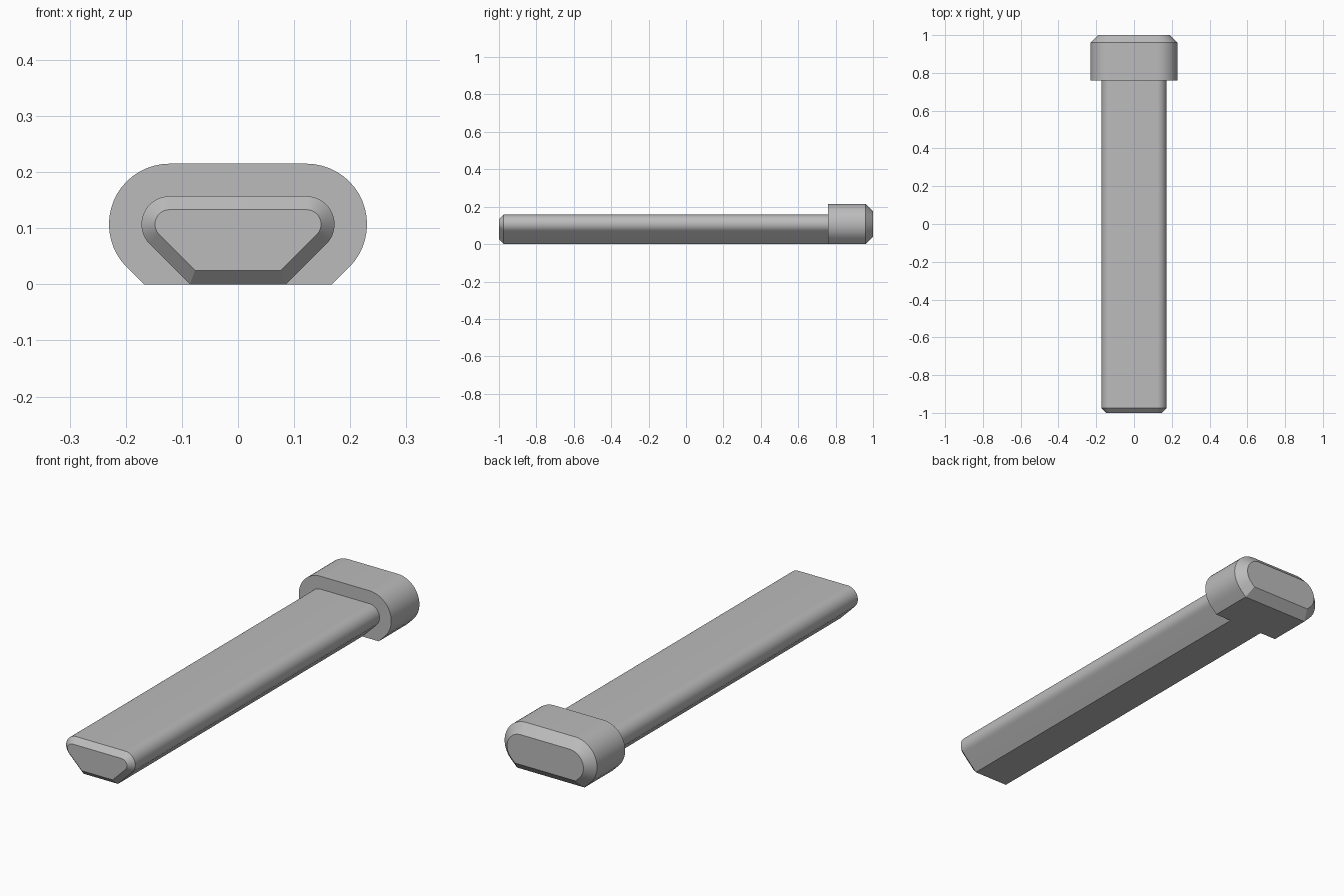
import bpy
import math

default_cube = bpy.data.objects.get("Cube")
if default_cube:
    bpy.data.objects.remove(default_cube, do_unlink=True)

# Shared centre of the rounded sides, used by both parts
SIDE_X, SIDE_Z = 0.122, 0.107
ARC_STEPS = 18

grey = bpy.data.materials.new("plain grey")
grey.use_nodes = True
grey.diffuse_color = (0.5, 0.5, 0.5, 1)
grey.node_tree.nodes["Principled BSDF"].inputs["Base Color"].default_value = grey.diffuse_color


def section(radius, base_z):
    """Flat top, rounded sides, 45 degree lower flanks and flat base."""
    half = [(base_z + SIDE_X - SIDE_Z + radius * math.sqrt(2), base_z)]
    for i in range(ARC_STEPS + 1):
        a = math.radians(-45 + 135 * i / ARC_STEPS)
        half.append((SIDE_X + radius * math.cos(a), SIDE_Z + radius * math.sin(a)))
    return half + [(-x, z) for x, z in reversed(half)]


def loft(name, stations):
    """Skin sections given as (y, radius, base height) and cap both ends."""
    rings = [[(x, y, z) for x, z in section(r, base)] for y, r, base in stations]
    n = len(rings[0])
    verts = [v for ring in rings for v in ring]
    faces = [(k * n + i, k * n + (i + 1) % n, (k + 1) * n + (i + 1) % n, (k + 1) * n + i)
             for k in range(len(rings) - 1) for i in range(n)]
    faces = [tuple(reversed(f)) for f in faces]
    faces.append(tuple(range(n)))
    faces.append(tuple(reversed(range(len(verts) - n, len(verts)))))
    # The section runs anticlockwise from the front, so the front cap faces -y
    mesh = bpy.data.meshes.new(name)
    mesh.from_pydata(verts, [], faces)
    mesh.update()
    mesh.materials.append(grey)
    obj = bpy.data.objects.new(name, mesh)
    bpy.context.collection.objects.link(obj)
    bpy.ops.object.select_all(action="DESELECT")
    obj.select_set(True)
    bpy.context.view_layer.objects.active = obj
    bpy.ops.object.shade_smooth_by_angle(angle=math.radians(30))
    return obj


# Long shaft with a chamfered front tip
loft("shaft", [(-1, 0.026, 0.025), (-0.975, 0.05, 0), (0.76, 0.05, 0)])

# Wider head with a chamfered back
loft("head", [(0.76, 0.108, 0), (0.96, 0.108, 0), (1, 0.068, 0.04)])
